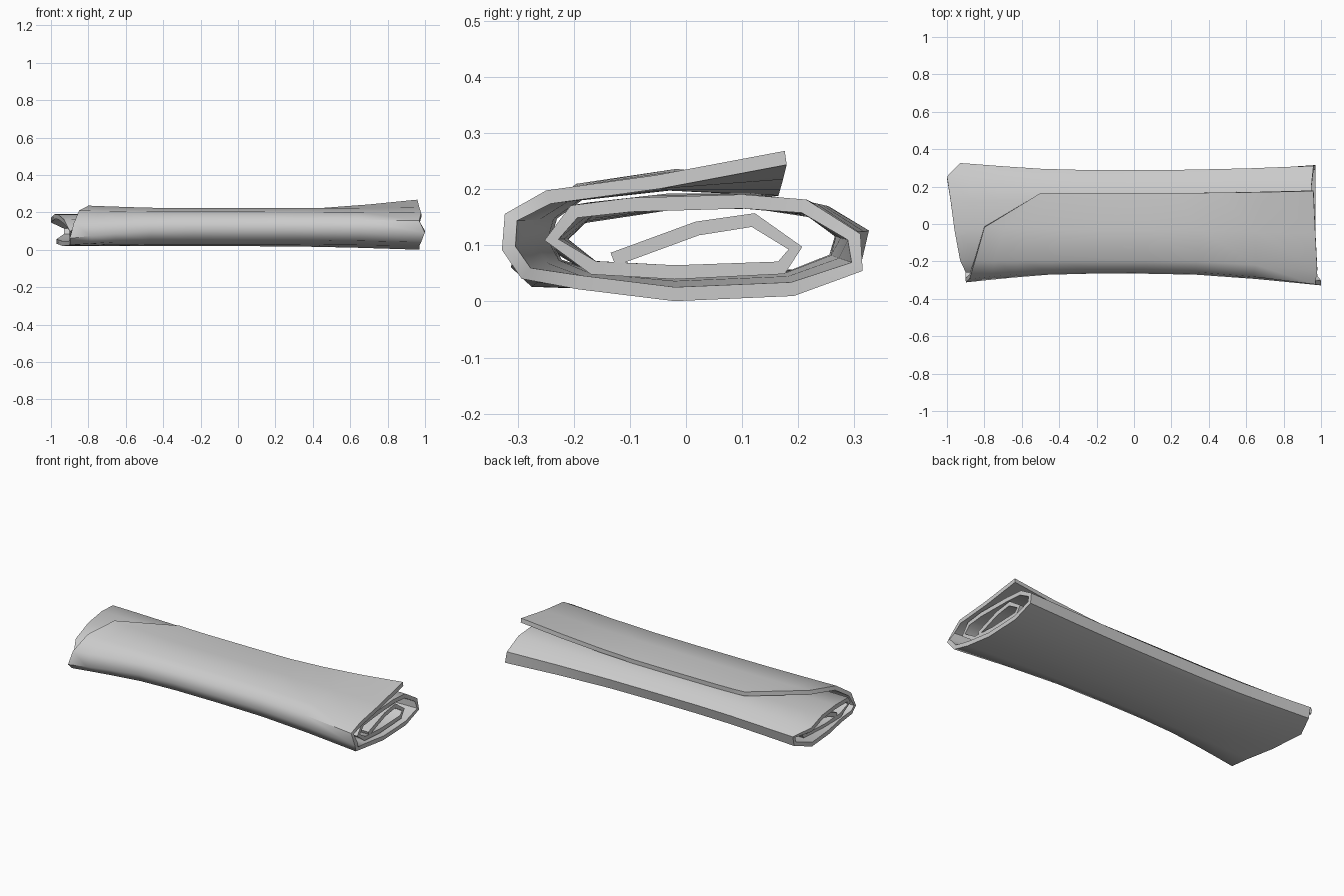
import bpy, bmesh

if "Cube" in bpy.data.objects:
    bpy.data.objects.remove(bpy.data.objects["Cube"])

# Spiral cross-sections (y, z): from the loose outer flap round to the core
mid = [(.165, .2), (-.03, .21), (-.19, .192), (-.24, .155), (-.253, .11), (-.23, .065),
       (-.16, .041), (-.02, .032), (.18, .04), (.265, .075), (.277, .12), (.22, .165),
       (.12, .18), (-.03, .18), (-.17, .165), (-.222, .11)]
right = [(.178, .257), (-.05, .213), (-.245, .186), (-.312, .15), (-.316, .095), (-.285, .05),
         (-.19, .034), (-.02, .013), (.19, .022), (.305, .062), (.3, .115), (.21, .17),
         (.10, .178), (-.1, .172), (-.2, .16), (-.24, .11)]
left = [(.165, .225), (-.01, .23), (-.19, .2), (-.29, .13), (-.306, .06), (-.275, .034),
        (-.16, .034), (0, .034), (.2, .045), (.305, .075), (.317, .12), (.25, .158),
        (.12, .178), (-.03, .175), (-.19, .15), (-.25, .1)]
core = [(-.165, .06), (-.02, .052), (.17, .06), (.195, .095), (.12, .145), (.02, .13), (-.13, .075)]
for profile in (mid, right, left):
    profile.extend(core)

# Uneven cloth ends: x of the left and right hem at each spiral step
left_x = [-.5, -.8, -.85, -.88, -.9, -.9, -.91, -.94, -.97, -.93, -.93, -1, -.98, -.96, -.93,
          -.9] + [-.9] * 7
right_x = [.96, .97, .98, .97, .97, .98, .97, .97, .97, .97, .96, .95, .95, .96, .96, .96] + [.95] * 7
right_x[4] = 1.0
stations = [0, .06, .13, .23, .35, .5, .65, .82, 1]


def point(i, t):
    x = left_x[i] + (right_x[i] - left_x[i]) * t
    a = max(0, (-.35 - x) / .6) ** 1.3
    b = max(0, (x - .15) / .82) ** 1.6
    a, b = min(a, 1), min(b, 1)
    y, z = [m + (l - m) * a + (r - m) * b for m, l, r in zip(mid[i], left[i], right[i])]
    return x, y, z


# Rolled cloth sheet
bm = bmesh.new()
rows = [[bm.verts.new(point(i, t)) for t in stations] for i in range(len(mid))]
for r0, r1 in zip(rows, rows[1:]):
    for j in range(len(stations) - 1):
        bm.faces.new((r0[j], r0[j + 1], r1[j + 1], r1[j]))
bmesh.ops.recalc_face_normals(bm, faces=bm.faces)
mesh = bpy.data.meshes.new("rolled_cloth")
bm.to_mesh(mesh)
bm.free()
cloth = bpy.data.objects.new("rolled_cloth", mesh)
bpy.context.collection.objects.link(cloth)

# Cloth thickness
solid = cloth.modifiers.new("thickness", 'SOLIDIFY')
solid.thickness = .025
solid.offset = 0
bpy.context.view_layer.objects.active = cloth
cloth.select_set(True)
bpy.ops.object.modifier_apply(modifier="thickness")
bpy.ops.object.shade_smooth_by_angle(angle=.9)
